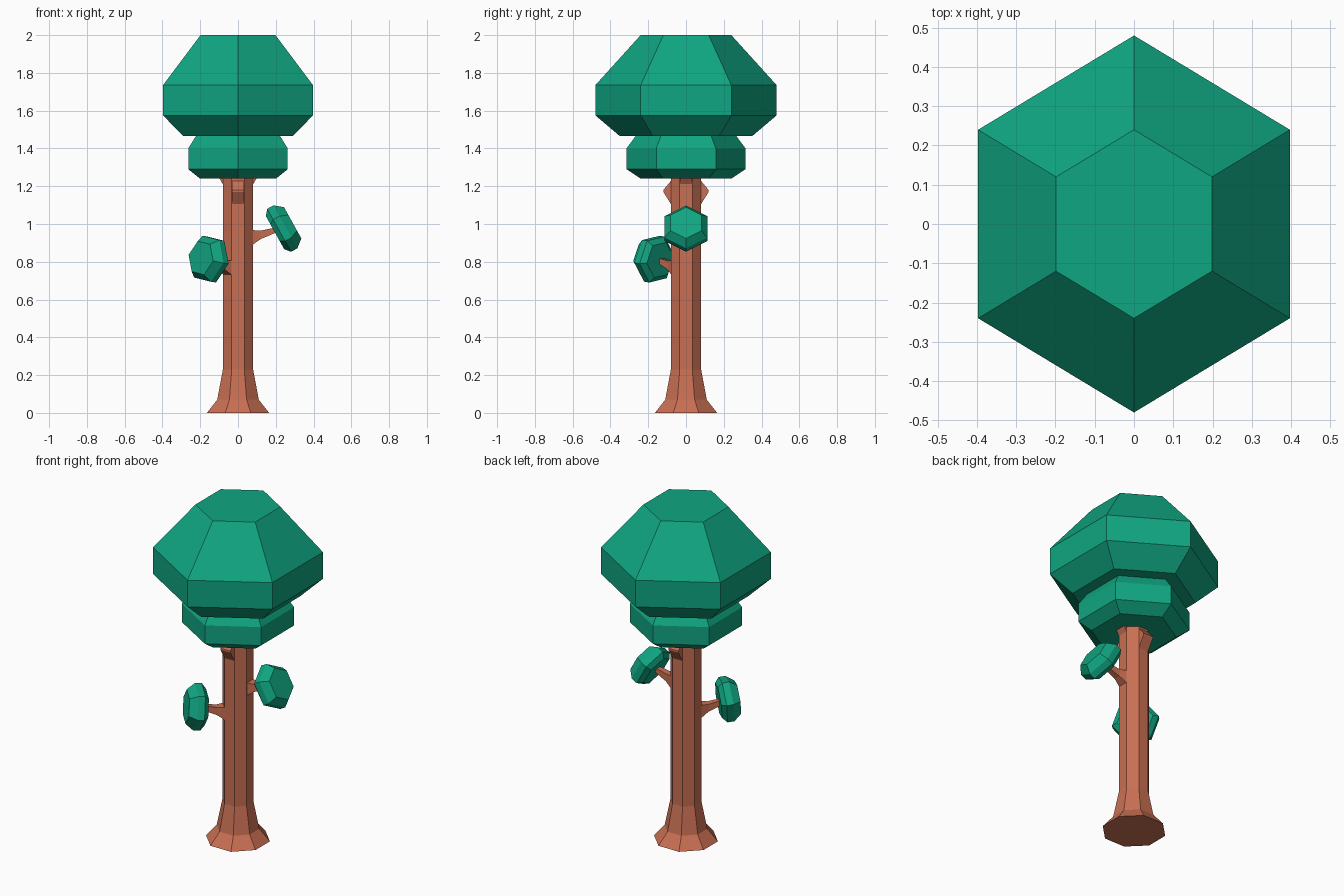
import bpy, bmesh
from math import pi, cos, sin, radians
from mathutils import Matrix, Vector

if "Cube" in bpy.data.objects:
    bpy.data.objects.remove(bpy.data.objects["Cube"])


def material(name, color):
    m = bpy.data.materials.new(name)
    m.diffuse_color = color
    m.use_nodes = True
    m.node_tree.nodes["Principled BSDF"].inputs["Base Color"].default_value = m.diffuse_color
    return m


LEAF = material("leaf_green", (0.005, 0.38, 0.22, 1))
BARK = material("bark_brown", (0.58, 0.16, 0.085, 1))


def loft(name, rings, mat, matrix=Matrix()):
    """Skin a stack of equal-length rings and cap both ends."""
    bm = bmesh.new()
    rows = [[bm.verts.new(matrix @ Vector(p)) for p in ring] for ring in rings]
    n = len(rows[0])
    for a, b in zip(rows, rows[1:]):
        for i in range(n):
            j = (i + 1) % n
            bm.faces.new((a[i], a[j], b[j], b[i]))
    bm.faces.new(rows[0][::-1])
    bm.faces.new(rows[-1])
    bmesh.ops.recalc_face_normals(bm, faces=bm.faces)
    mesh = bpy.data.meshes.new(name)
    bm.to_mesh(mesh)
    bm.free()
    mesh.materials.append(mat)
    obj = bpy.data.objects.new(name, mesh)
    bpy.context.collection.objects.link(obj)
    return obj


def turned(profile, sides, phase, sx=1.0):
    """Polygon rings from (radius, z) pairs."""
    return [[(sx * r * cos(phase + 2 * pi * i / sides),
              r * sin(phase + 2 * pi * i / sides), z) for i in range(sides)]
            for r, z in profile]


def branch(name, sections, azimuth):
    """Rectangular sections (distance, z low, z high, half width) leaving the trunk."""
    rings = [[(d, -w, lo), (d, w, lo), (d, w, hi), (d, -w, hi)]
             for d, lo, hi, w in sections]
    loft(name, rings, BARK, Matrix.Rotation(radians(azimuth), 4, 'Z'))


# Octagonal trunk with flared foot
trunk = [(0.178, 0), (0.119, 0.07), (0.0866, 0.23), (0.0866, 1.30)]
loft("trunk", turned(trunk, 8, pi / 8), BARK)

# Two hexagonal crown tiers
upper = [(0.35, 1.465), (0.48, 1.575), (0.48, 1.735), (0.24, 2.0)]
lower = [(0.24, 1.24), (0.315, 1.29), (0.315, 1.40), (0.265, 1.468)]
loft("upper_crown", turned(upper, 6, pi / 2, 0.955), LEAF)
loft("lower_crown", turned(lower, 6, pi / 2, 0.965), LEAF)

# Side twigs with small hexagonal leaf clumps
clump = [(0.10, -0.055), (0.13, -0.03), (0.13, 0.008), (0.095, 0.052)]
for side, az, dz, center, elev, roll in (
        ("right", 0, 0.0, (0.244, 0, 0.981), 29, 0),
        ("left", 225, -0.16, (-0.16, -0.175, 0.815), 6, 20)):
    branch(side + "_twig", [(0.07, 0.885 + dz, 0.968 + dz, 0.033),
                            (0.12, 0.92 + dz, 0.965 + dz, 0.02),
                            (0.215, 0.96 + dz, 0.985 + dz, 0.013)], az)
    place = (Matrix.Translation(center) @ Matrix.Rotation(radians(az), 4, 'Z')
             @ Matrix.Rotation(radians(90 - elev), 4, 'Y')
             @ Matrix.Rotation(radians(roll), 4, 'Z'))
    loft(side + "_leaf_clump", turned(clump, 6, 0), LEAF, place)

# Wedge stubs just below the crown, front/back lower than the sides
for name, az, z in (("front", 270, 1.09), ("back", 90, 1.09),
                    ("right", 0, 1.195), ("left", 180, 1.195)):
    branch(name + "_stub", [(0.07, z, z + 0.15, 0.033),
                            (0.12, z + 0.08, z + 0.09, 0.033)], az)
